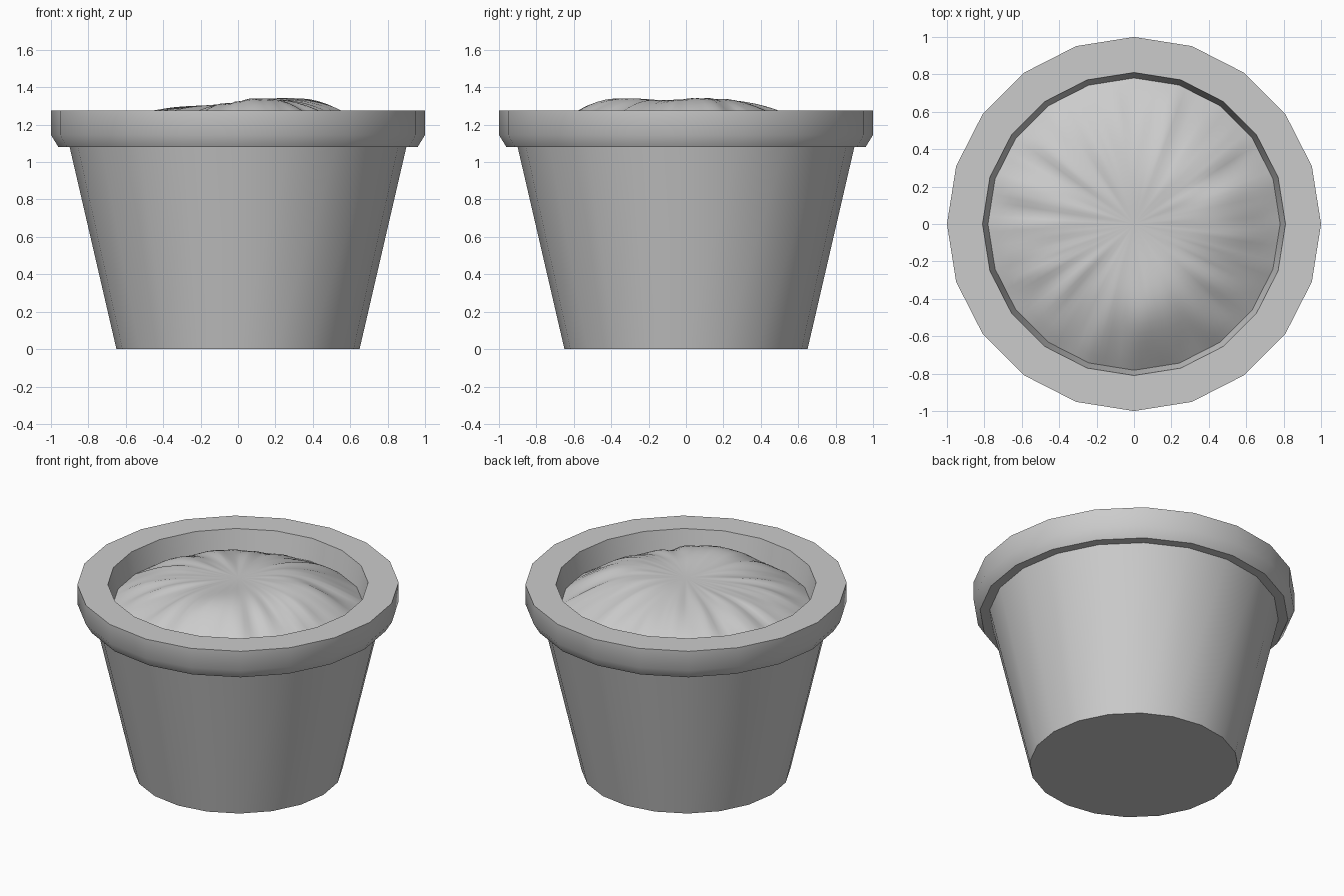
import bpy, bmesh, math
from mathutils import noise, Vector

if "Cube" in bpy.data.objects:
    bpy.data.objects.remove(bpy.data.objects["Cube"])

SIDES = 20


def finish(name, bm, angle):
    bmesh.ops.recalc_face_normals(bm, faces=bm.faces)
    mesh = bpy.data.meshes.new(name)
    bm.to_mesh(mesh)
    bm.free()
    obj = bpy.data.objects.new(name, mesh)
    bpy.context.collection.objects.link(obj)
    bpy.ops.object.select_all(action='DESELECT')
    obj.select_set(True)
    bpy.context.view_layer.objects.active = obj
    bpy.ops.object.shade_smooth_by_angle(angle=math.radians(angle))
    return obj


def lathe(name, profile, angle):
    """Closed 20-sided solid: the profile runs from the base centre to the inside floor."""
    bm = bmesh.new()
    rings = []
    for r, z in profile:
        rings.append([bm.verts.new((r * math.cos(2 * math.pi * i / SIDES),
                                    r * math.sin(2 * math.pi * i / SIDES), z))
                      for i in range(SIDES)])
    for a, b in zip(rings, rings[1:]):
        for i in range(SIDES):
            j = (i + 1) % SIDES
            bm.faces.new((a[i], a[j], b[j], b[i]))
    bm.faces.new(rings[0])
    bm.faces.new(rings[-1])
    return finish(name, bm, angle)


# Pot: tapered wall, overhanging rim with chamfered lower edge, inside wall
lathe("pot", [(0.65, 0), (0.90, 1.08), (0.96, 1.08), (1.0, 1.145),
              (1.0, 1.277), (0.81, 1.277), (0.77, 1.08)], 40)


# Soil: domed surface with soft humps and radial wrinkles
HUMPS = [(0.20, -0.33, 0.050, 0.20), (0.20, 0.22, 0.045, 0.20),
         (0.47, 0.05, 0.040, 0.14), (0.05, -0.50, 0.035, 0.13),
         (-0.45, 0.10, 0.012, 0.15)]


def soil_height(x, y, t, a):
    z = 1.13 + 0.165 * (1 - t ** 3)
    for hx, hy, h, w in HUMPS:
        z += h * math.exp(-((x - hx) ** 2 + (y - hy) ** 2) / (2 * w * w))
    fade = t * t * (1 - t ** 4)
    wrinkle = noise.noise(Vector((5 * math.cos(a), 5 * math.sin(a), 1.5 * t)))
    fine = noise.noise(Vector((11 * math.cos(a), 11 * math.sin(a), 2 * t + 7)))
    return min(z + fade * (0.055 * wrinkle + 0.025 * fine), 1.342)


SEGS, RINGS, RADIUS = 120, 16, 0.785
bm = bmesh.new()
centre = bm.verts.new((0, 0, soil_height(0, 0, 0, 0)))
step = 2 * math.pi / SIDES
prev = None
for k in range(1, RINGS + 1):
    t = k / RINGS
    ring = []
    for i in range(SEGS):
        a = 2 * math.pi * i / SEGS
        # Radius follows the 20-sided inside wall
        r = t * RADIUS * math.cos(step / 2) / math.cos(a % step - step / 2)
        x, y = r * math.cos(a), r * math.sin(a)
        ring.append(bm.verts.new((x, y, soil_height(x, y, t, a))))
    for i in range(SEGS):
        j = (i + 1) % SEGS
        if prev:
            bm.faces.new((prev[i], ring[i], ring[j], prev[j]))
        else:
            bm.faces.new((centre, ring[i], ring[j]))
    prev = ring
finish("soil", bm, 60)
